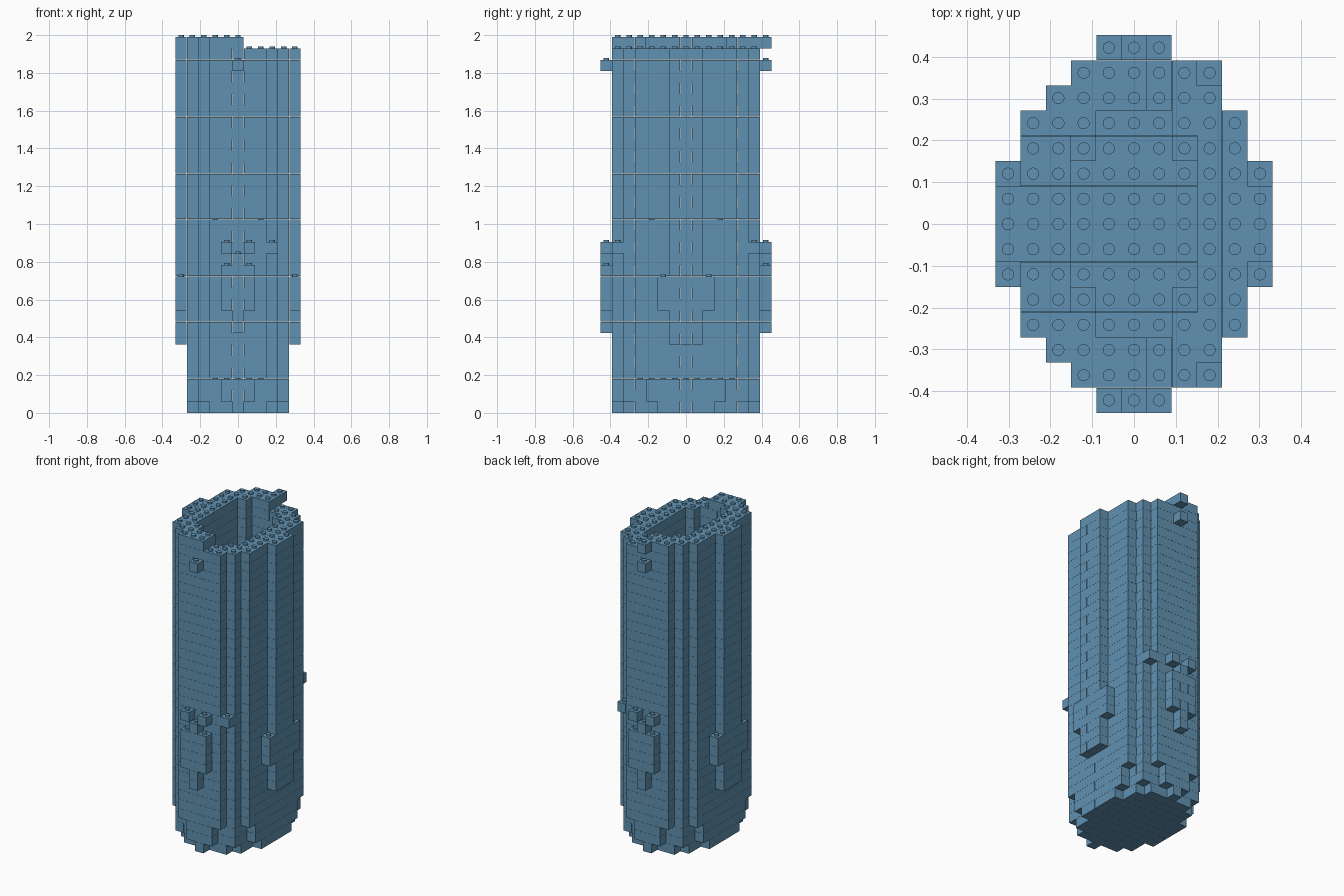
import bpy, bmesh
from mathutils import Matrix, Vector

if "Cube" in bpy.data.objects:
    bpy.data.objects.remove(bpy.data.objects["Cube"], do_unlink=True)

U = 0.0603          # stud pitch and layer height
GAP = 0.0006        # fine seam between bricks
TOP = 32            # index of the half-covered top layer

blue = bpy.data.materials.new("steel_blue")
blue.use_nodes = True
colour = (0.12, 0.285, 0.44, 1)
blue.diffuse_color = colour
blue.node_tree.nodes["Principled BSDF"].inputs["Base Color"].default_value = colour


def block(i0, i1, j0, j1):
    return {(i, j) for i in range(i0, i1 + 1) for j in range(j0, j1 + 1)}


def stepped(halves):
    """Symmetric plan from the half width of each row, counted from the middle."""
    cells = set()
    for j, h in enumerate(halves):
        cells |= block(-h, h, j, j) | block(-h, h, -j, -j)
    return cells


HOLE = stepped([2, 2, 2, 2, 1])
NARROW_HOLE = stepped([2, 2, 2, 1, 1])
BODY = stepped([4, 4, 4, 4, 4, 3, 2])


def base(k):
    if k == 0:
        return stepped([4, 4, 4, 3, 3, 2, 0])
    if k < 3:
        return stepped([4, 4, 4, 4, 3, 3, 1])
    return set()


def wall(k):
    if k < 3:
        return set()
    cells = BODY - (NARROW_HOLE if k < 17 else HOLE)
    return {c for c in cells if k < TOP or c[0] <= 0}


def side_ribs(k):
    if k < 6:
        return set()
    h = 2 if 9 <= k <= 11 else 1
    ribs = block(-5, -5, -h, h)
    return ribs if k == TOP else ribs | block(5, 5, -h, h)


def front_crest(k):
    if k in (7, 8, 13, 30):
        return block(0, 0, -7, -7)
    if 9 <= k <= 12:
        return block(-1, 1, -7, -7)
    if k == 14:
        return {(-1, -7), (1, -7), (3, -6)}
    return set()


def back_crest(k):
    if k == TOP:
        return {(0, 7)}
    return {(i, -j) for i, j in front_crest(k)}


PARTS = {"stepped_base": base, "tower_wall": wall, "side_ribs": side_ribs,
         "front_crest": front_crest, "back_crest": back_crest}


def add_brick(bm, i0, i1, j0, j1, k):
    centre = Vector(((i0 + i1) / 2, (j0 + j1) / 2, k + 0.5)) * U
    size = Vector((i1 - i0 + 1, j1 - j0 + 1, 1)) * U - Vector((GAP, GAP, GAP))
    bmesh.ops.create_cube(bm, size=1, matrix=Matrix.Translation(centre) @ Matrix.Diagonal(size.to_4d()))


def lay_bricks(bm, cells, k):
    """Join cells into long bricks, turning the direction on each layer."""
    along_x = k % 2 == 0
    left = set(cells)
    while left:
        i0, j0 = min(left)
        i1, j1 = i0, j0
        left.remove((i0, j0))
        while True:
            step = (i1 + 1, j1) if along_x else (i1, j1 + 1)
            if step not in left:
                break
            left.remove(step)
            i1, j1 = step
        add_brick(bm, i0, i1, j0, j1, k)


def finish(bm, name):
    mesh = bpy.data.meshes.new(name)
    bm.to_mesh(mesh)
    bm.free()
    mesh.materials.append(blue)
    obj = bpy.data.objects.new(name, mesh)
    bpy.context.collection.objects.link(obj)


# Brickwork, part by part
layers = [set() for _ in range(TOP + 2)]
for name, plan in PARTS.items():
    bm = bmesh.new()
    for k in range(TOP + 1):
        cells = plan(k)
        lay_bricks(bm, cells, k)
        layers[k] |= cells
    finish(bm, name)

# Round studs on every uncovered brick top
bm = bmesh.new()
for k in range(TOP + 1):
    for i, j in layers[k] - layers[k + 1]:
        spot = Matrix.Translation((i * U, j * U, (k + 1) * U + 0.004))
        bmesh.ops.create_cone(bm, cap_ends=True, segments=16, radius1=0.0145,
                              radius2=0.0145, depth=0.012, matrix=spot)
finish(bm, "studs")
